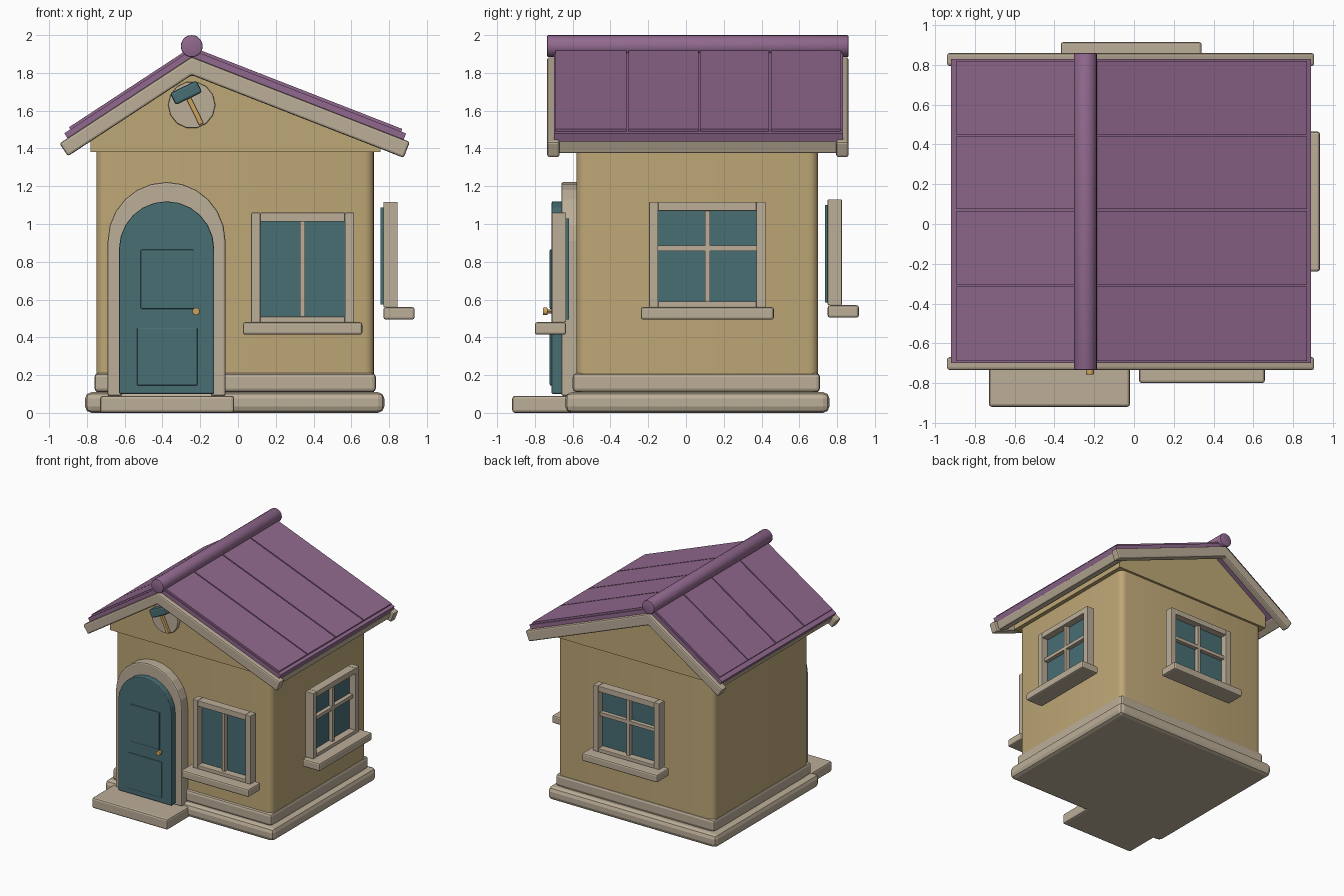
import bpy, bmesh, math
from mathutils import Matrix, Vector

if "Cube" in bpy.data.objects:
    bpy.data.objects.remove(bpy.data.objects["Cube"])


def material(name, rgb):
    lin = [((c / 255 + 0.055) / 1.055) ** 2.4 for c in rgb] + [1]
    m = bpy.data.materials.new(name)
    m.use_nodes = True
    m.diffuse_color = lin
    m.node_tree.nodes["Principled BSDF"].inputs["Base Color"].default_value = lin
    return m


WALL = material("ochre plaster", (190, 167, 118))
TRIM = material("pale stone", (188, 174, 152))
TEAL = material("dark teal", (72, 110, 116))
ROOF = material("plum roof", (145, 105, 142))
GOLD = material("brass", (206, 164, 96))


def finish(bm, name, mat, bevel=0, segs=2, keep=None, xf=Matrix(), smooth=False):
    """Bevel the sharp edges, place the mesh and make the object."""
    bmesh.ops.recalc_face_normals(bm, faces=bm.faces)
    if bevel:
        edges = [e for e in bm.edges if e.calc_face_angle(0) > 0.6
                 and (keep is None or keep(e))]
        bmesh.ops.bevel(bm, geom=edges, offset=bevel, segments=segs,
                        profile=0.5, affect='EDGES', clamp_overlap=True)
    bm.transform(xf)
    me = bpy.data.meshes.new(name)
    bm.to_mesh(me)
    bm.free()
    me.materials.append(mat)
    ob = bpy.data.objects.new(name, me)
    bpy.context.collection.objects.link(ob)
    if smooth:
        bpy.ops.object.select_all(action='DESELECT')
        ob.select_set(True)
        bpy.context.view_layer.objects.active = ob
        bpy.ops.object.shade_smooth_by_angle(angle=math.radians(40))
    return ob


def box(name, x, y, z, mat, bevel=0.01, **kw):
    bm = bmesh.new()
    size = [b - a for a, b in (x, y, z)]
    mid = [(a + b) / 2 for a, b in (x, y, z)]
    bmesh.ops.create_cube(bm, size=1, matrix=Matrix.Translation(mid) @ Matrix.Diagonal(size + [1]))
    return finish(bm, name, mat, bevel, **kw)


def prism(name, profile, y, mat, bevel=0, **kw):
    """Extrude an (x, z) outline along y."""
    bm = bmesh.new()
    face = bm.faces.new([bm.verts.new((px, y[0], pz)) for px, pz in profile])
    out = bmesh.ops.extrude_face_region(bm, geom=[face])
    bmesh.ops.translate(bm, vec=(0, y[1] - y[0], 0),
                        verts=[v for v in out["geom"] if isinstance(v, bmesh.types.BMVert)])
    return finish(bm, name, mat, bevel, **kw)


def rod(name, centre, radius, y, sides, mat, bevel=0, **kw):
    pts = [(centre[0] + radius * math.cos(math.tau * i / sides),
            centre[1] + radius * math.sin(math.tau * i / sides)) for i in range(sides)]
    return prism(name, pts, y, mat, bevel, **kw)


# Base and walls
box("plinth", (-.81, .775), (-.64, .76), (0, .11), TRIM, .035)
box("skirting", (-.76, .73), (-.6, .71), (.11, .21), TRIM, .02)
box("walls", (-.75, .72), (-.58, .7), (.1, 1.42), WALL, .05, segs=4, smooth=True,
    keep=lambda e: abs(e.verts[0].co.z - e.verts[1].co.z) > .5)
box("doorstep", (-.73, -.02), (-.92, -.5), (0, .09), TRIM, .015)

# Roof: uneven pitches meeting at an off-centre ridge
RIDGE_X, LEFT, RIGHT = -.245, .655, .39


def slope(x, apex):
    d = x - RIDGE_X
    return apex - (RIGHT * d if d > 0 else -LEFT * d)


def chevron(top, bottom, x0, x1):
    """Bent roof section with ends cut square to each pitch."""
    t = top - bottom
    a = x0 + t * LEFT / (1 + LEFT ** 2)
    b = x1 - t * RIGHT / (1 + RIGHT ** 2)
    return [(x0, slope(x0, top)), (RIDGE_X, top), (x1, slope(x1, top)),
            (b, slope(b, bottom)), (RIDGE_X, bottom), (a, slope(a, bottom))]


gable = [(-.78, 1.38), (.755, 1.38), (.755, slope(.755, 1.86)),
         (RIDGE_X, 1.86), (-.78, slope(-.78, 1.86))]
prism("gable", gable, (-.605, .72), WALL)
prism("roof_deck", chevron(1.922, 1.845, -.92, .89), (-.7, .83), ROOF)
cuts = [-.695, -.31, .07, .445, .825]
for i, (a, b) in enumerate(zip(cuts, cuts[1:])):
    prism(f"roof_panel_{i}", chevron(1.938, 1.9, -.895, .87), (a + .005, b - .005), ROOF)
for name, y in (("front", (-.735, -.67)), ("back", (.795, .86))):
    prism(name + "_bargeboard", chevron(1.885, 1.788, -.945, .91), y, TRIM, .012)
for name, s, pitch in (("left", .825, -RIGHT), ("right", -.85, LEFT)):
    z = slope(s, 1.838)
    place = Matrix.Translation((s, .06, z)) @ Matrix.Rotation(-math.atan(pitch), 4, 'Y')
    box(name + "_eave_board", (-.045, .045), (-.77, .77), (-.035, .035), TRIM, xf=place)
rod("ridge_pole", (RIDGE_X, 1.942), .058, (-.735, .86), 20, ROOF, .006, smooth=True)

# Round sign with a hammer
rod("sign_disc", (RIDGE_X, 1.63), .125, (-.635, -.6), 14, TRIM, .006)
tilt = Matrix.Translation((-.275, -.655, 1.695)) @ Matrix.Rotation(math.radians(-26), 4, 'Y')
box("hammer_head", (-.078, .078), (-.035, .035), (-.035, .035), TEAL, .012, xf=tilt)
box("hammer_handle", (-.013, .013), (-.013, .013), (-.185, 0), GOLD, .004, xf=tilt)


# Arched door
DOOR_X = -.378


def arch(radius, spring, foot, steps=12):
    pts = [(DOOR_X + radius, foot)]
    for i in range(steps + 1):
        a = math.pi * i / steps
        pts.append((DOOR_X + radius * math.cos(a), spring + radius * math.sin(a)))
    return pts + [(DOOR_X - radius, foot)]


prism("door_frame", arch(.312, .91, .09) + arch(.235, .87, .09)[::-1], (-.66, -.57), TRIM, .01)
prism("door", arch(.252, .868, .1), (-.712, -.6), TEAL, .008)
box("upper_door_panel", (-.515, -.235), (-.722, -.7), (.55, .865), TEAL, .006)
box("lower_door_panel", (-.535, -.215), (-.722, -.7), (.145, .45), TEAL, .006)
rod("knob_stem", (-.222, .537), .01, (-.74, -.7), 8, GOLD)
rod("door_knob", (-.222, .537), .021, (-.758, -.732), 10, GOLD, .005)


# Windows: built facing -y, then turned to their wall
def window(name, x, y, z, turn, half, height, crossbar):
    def part(label, xs, ys, zs, mat, bevel=.004):
        place = Matrix.Translation((x, y, z)) @ Matrix.Rotation(math.radians(turn), 4, 'Z')
        box(f"{name}_{label}", xs, ys, zs, mat, bevel, xf=place)

    depth, rim, low = (-.075, 0), .048, .03
    for label, s in (("stile_a", -1), ("stile_b", 1)):
        part(label, sorted((s * half, s * (half - rim))), depth, (0, height), TRIM)
    part("head", (rim - half, half - rim), depth, (height - rim, height), TRIM)
    part("bottom_rail", (rim - half, half - rim), depth, (0, low), TRIM)
    part("mullion", (-.013, .013), (-.05, 0), (low, height - rim), TRIM, 0)
    if crossbar:
        part("crossbar", (rim - half, half - rim), (-.05, 0), (.298, .327), TRIM, 0)
    part("glass", (.03 - half, half - .03), (-.015, .015), (.015, height - .03), TEAL, 0)
    part("sill", (-half - .044, half + .044), (-.165, 0), (-.066, 0), TRIM, .012)


window("front_window", .342, -.635, .48, 0, .272, .58, False)
window("left_window", .77, .113, .56, 90, .308, .557, True)
window("back_window", -.014, .75, .57, 180, .31, .56, True)
